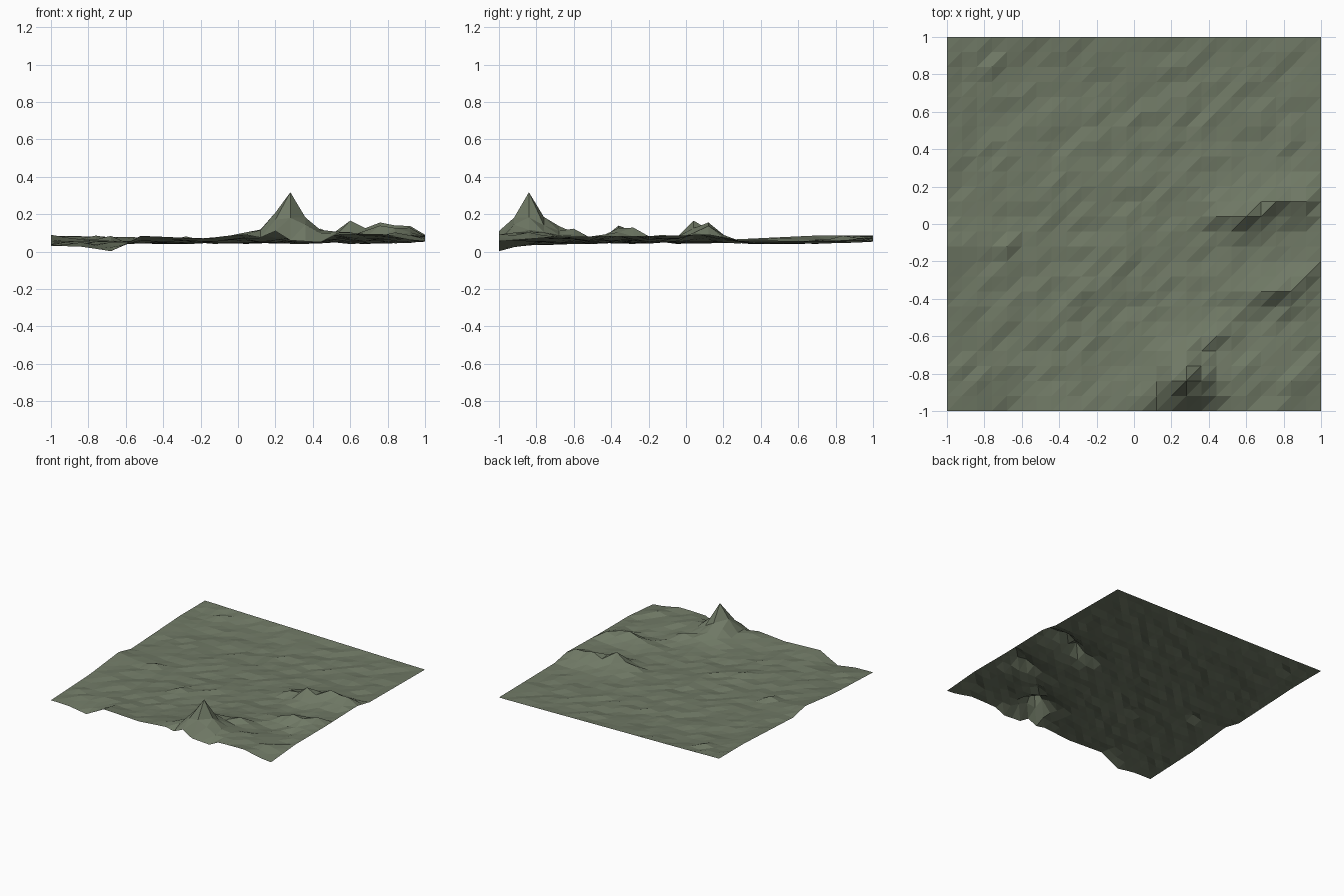
import bpy, bmesh, math, random

if "Cube" in bpy.data.objects:
    bpy.data.objects.remove(bpy.data.objects["Cube"])

random.seed(4)
N = 25
STEP = 2 / N

# Edge height profiles (position, height)
FRONT = [(-1, .03), (-.84, .025), (-.68, 0), (-.52, .085), (-.2, .07), (.04, .09), (.12, .075),
         (.2, .11), (.28, .06), (.44, .05), (.52, .09), (.76, .1), (1, .055)]
BACK = [(-1, .085), (-.8, .08), (-.1, .07), (.5, .06), (1, .053)]
LEFT = [(-1, .03), (-.5, .05), (-.12, .09), (.04, .055), (.68, .085), (1, .085)]
RIGHT = [(-1, .055), (-.68, .08), (-.3, .08), (.12, .09), (.28, .06), (1, .053)]

# Bumps: x, y, rise, east-west radius, north-south radius
BUMPS = [
    (.28, -.84, .235, .11, .11),                                    # main peak
    (.2, -.84, .03, .10, .04), (.28, -.68, .03, .04, .12),          # its spurs
    (.44, -.6, .045, .08, .06), (.6, -.8, .045, .14, .08), (.84, -.84, .03, .1, .1),
    (.76, -.36, .085, .16, .06), (.92, -.28, .05, .1, .06),         # east ridge
    (.6, .04, .105, .09, .05), (.44, .04, .03, .1, .04),            # north ridge
    (.76, .12, .09, .12, .05), (.92, .12, .05, .1, .06),
    (-.04, -.12, .025, .04, .1), (-.12, -.28, .025, .04, .06),      # low knolls
    (-.28, -.36, .03, .05, .06), (-.68, -.12, .025, .05, .05),
    (-.44, .16, .02, .08, .04), (-.76, .84, .02, .08, .05), (-.08, .84, .02, .06, .04),
]


def profile(points, t):
    for (a, za), (b, zb) in zip(points, points[1:]):
        if t <= b + 1e-6:
            return za + (zb - za) * (t - a) / (b - a)
    return points[-1][1]


def height(x, y):
    z = 0.048
    for edge, t, d in ((FRONT, x, 1 + y), (BACK, x, 1 - y), (LEFT, y, 1 + x), (RIGHT, y, 1 - x)):
        z += (profile(edge, t) - z) * math.exp(-d / .12)
    inside = min(1, min(1 - abs(x), 1 - abs(y)) / STEP)
    for bx, by, rise, rx, ry in BUMPS:
        z += inside * rise * math.exp(-math.hypot((x - bx) / rx, (y - by) / ry))
    return max(0, z + inside * random.uniform(-.009, .009))


# Terrain sheet, every cell split along the same diagonal
bm = bmesh.new()
grid = []
for j in range(N + 1):
    row = []
    for i in range(N + 1):
        x, y = -1 + i * STEP, -1 + j * STEP
        row.append(bm.verts.new((x, y, height(x, y))))
    grid.append(row)
for j in range(N):
    for i in range(N):
        a, b, c, d = grid[j][i], grid[j][i + 1], grid[j + 1][i + 1], grid[j + 1][i]
        bm.faces.new((a, b, c))
        bm.faces.new((a, c, d))
mesh = bpy.data.meshes.new("terrain")
bm.to_mesh(mesh)
bm.free()
terrain = bpy.data.objects.new("terrain", mesh)
bpy.context.collection.objects.link(terrain)

mat = bpy.data.materials.new("moss_green")
mat.diffuse_color = (0.16, 0.19, 0.13, 1)
mat.use_nodes = True
mat.node_tree.nodes["Principled BSDF"].inputs["Base Color"].default_value = mat.diffuse_color
mesh.materials.append(mat)
